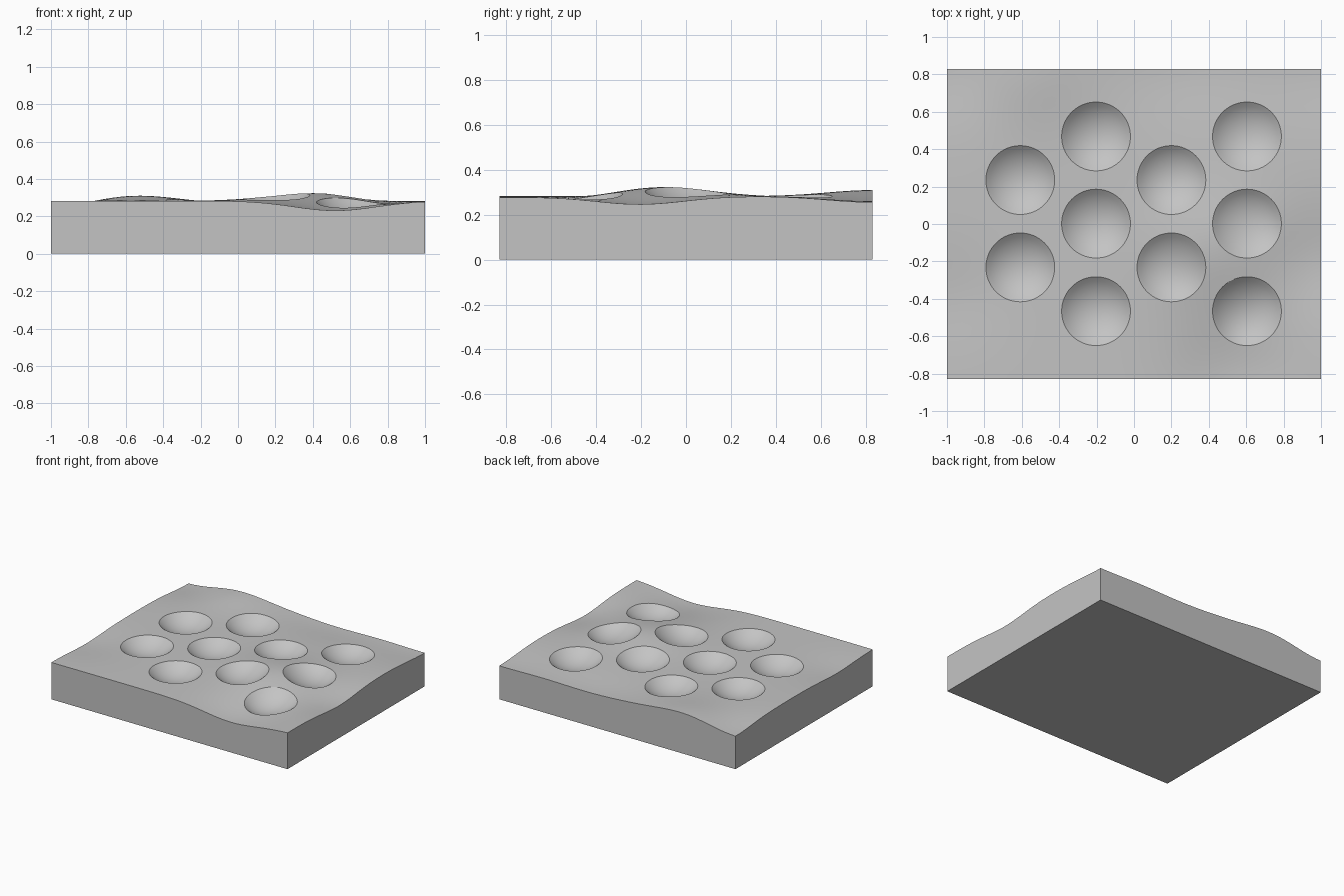
import bpy, bmesh, math
from mathutils import Vector
from mathutils.geometry import delaunay_2d_cdt

if "Cube" in bpy.data.objects:
    bpy.data.objects.remove(bpy.data.objects["Cube"])

HX, HY = 1.0, 0.83          # half size of the slab
R, SLOPE = 0.184, math.radians(42)   # dimple rim radius and rim steepness
SPHERE = R / math.sin(SLOPE)
SEG, RINGS, STEP = 64, 8, 0.04

# Staggered dimple layout
centres = [(x, y) for x in (-0.203, 0.604) for y in (-0.466, 0.002, 0.468)]
centres += [(x, y) for x in (-0.608, 0.2) for y in (-0.232, 0.235)]

# Gentle hills and hollows: x, y, height, x spread, y spread
waves = [
    (0.42, -0.10, 0.042, 0.24, 0.20),
    (0.52, -0.83, -0.052, 0.22, 0.24),
    (1.00, -0.20, -0.038, 0.22, 0.20),
    (-0.55, 0.83, 0.030, 0.20, 0.20),
    (1.00, 0.83, -0.026, 0.30, 0.20),
    (0.25, 0.83, -0.026, 0.28, 0.20),
    (-1.0, 0.83, -0.033, 0.20, 0.20),
    (-1.0, -0.40, -0.018, 0.20, 0.18),
]


def height(x, y):
    z = 0.283 + sum(h * math.exp(-0.5 * (((x - a) / sx) ** 2 + ((y - b) / sy) ** 2))
                    for a, b, h, sx, sy in waves)
    for a, b in centres:
        r = math.hypot(x - a, y - b)
        if r < R:
            z -= math.sqrt(SPHERE ** 2 - r * r) - SPHERE * math.cos(SLOPE)
    return z


# Plan layout: a grid around the dimples, rings inside them
pts, edges = [], []
nx, ny = round(2 * HX / STEP), round(2 * HY / STEP)
for i in range(nx + 1):
    for j in range(ny + 1):
        x, y = -HX + 2 * HX * i / nx, -HY + 2 * HY * j / ny
        if all(math.hypot(x - a, y - b) > R + 0.015 for a, b in centres):
            pts.append(Vector((x, y)))
for a, b in centres:
    pts.append(Vector((a, b)))
    for k in range(1, RINGS + 1):
        start = len(pts)
        for s in range(SEG):
            t = 2 * math.pi * s / SEG
            pts.append(Vector((a + R * k / RINGS * math.cos(t),
                               b + R * k / RINGS * math.sin(t))))
    edges += [(start + s, start + (s + 1) % SEG) for s in range(SEG)]

flat_v, _, flat_f, *_ = delaunay_2d_cdt(pts, edges, [], 0, 1e-5)

# Wavy dimpled top
bm = bmesh.new()
vs = [bm.verts.new((p.x, p.y, height(p.x, p.y))) for p in flat_v]
for f in flat_f:
    bm.faces.new([vs[i] for i in f])
bmesh.ops.recalc_face_normals(bm, faces=bm.faces[:])

# Straight walls and flat base
rim = [e for e in bm.edges if e.is_boundary]
ext = bmesh.ops.extrude_edge_only(bm, edges=rim)["geom"]
for v in ext:
    if isinstance(v, bmesh.types.BMVert):
        v.co.z = 0.0
bottom = [e for e in bm.edges if e.is_boundary]
bmesh.ops.contextual_create(bm, geom=bottom)
bmesh.ops.recalc_face_normals(bm, faces=bm.faces[:])

mesh = bpy.data.meshes.new("dimpled_slab")
bm.to_mesh(mesh)
bm.free()
slab = bpy.data.objects.new("dimpled_slab", mesh)
bpy.context.collection.objects.link(slab)

grey = bpy.data.materials.new("light_grey")
grey.diffuse_color = (0.55, 0.55, 0.55, 1)
grey.use_nodes = True
grey.node_tree.nodes["Principled BSDF"].inputs["Base Color"].default_value = grey.diffuse_color
mesh.materials.append(grey)

bpy.context.view_layer.objects.active = slab
slab.select_set(True)
bpy.ops.object.shade_smooth_by_angle(angle=math.radians(28))
